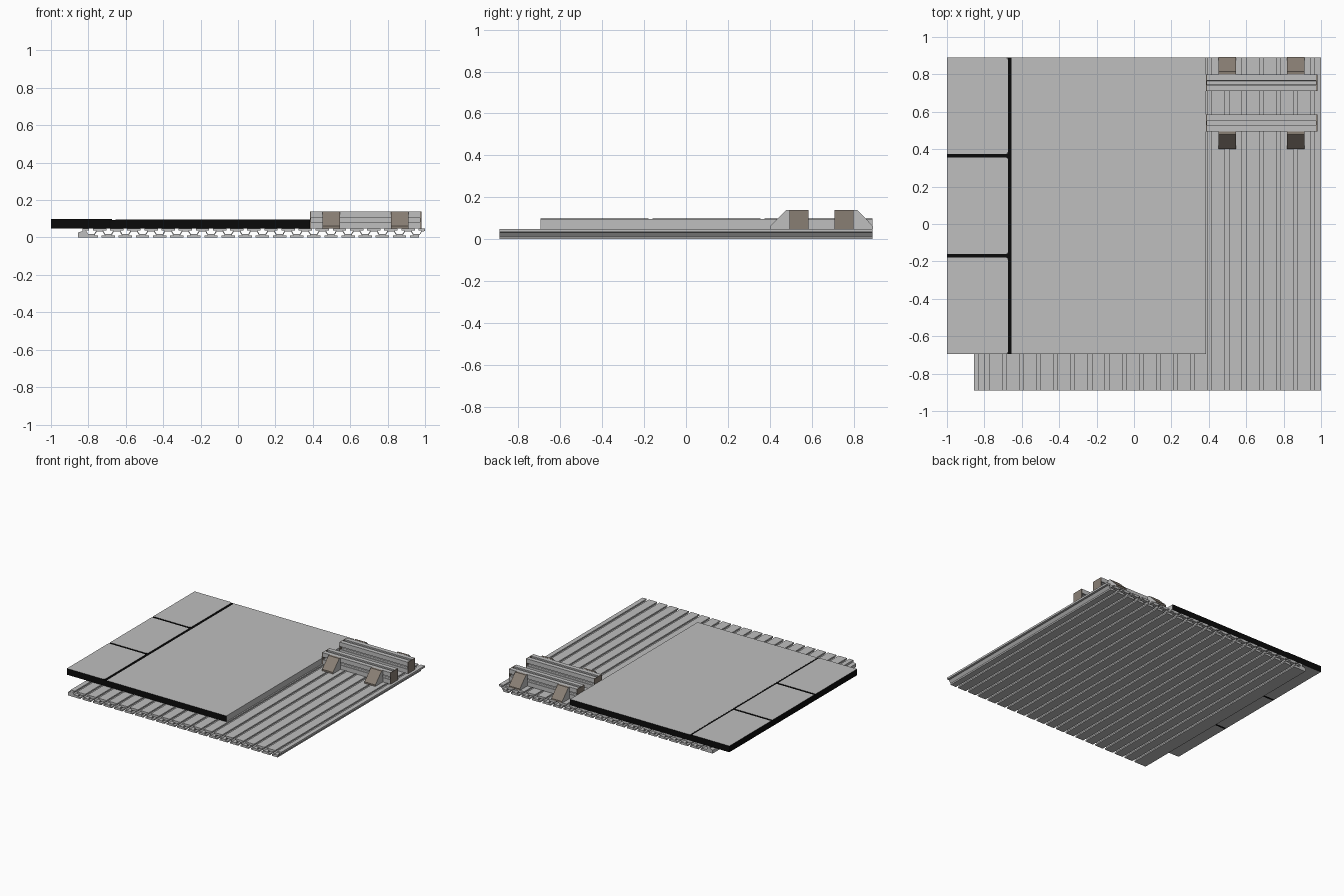
import bpy, bmesh
from mathutils import Vector

cube = bpy.data.objects.get("Cube")
if cube:
    bpy.data.objects.remove(cube, do_unlink=True)


def material(name, rgb):
    m = bpy.data.materials.new(name)
    m.use_nodes = True
    m.diffuse_color = (*rgb, 1)
    m.node_tree.nodes["Principled BSDF"].inputs["Base Color"].default_value = (*rgb, 1)
    return m


GREY = material("light grey", (0.52, 0.52, 0.52))
BLACK = material("black edge", (0.003, 0.003, 0.003))
BROWN = material("grey brown", (0.25, 0.21, 0.175))


def prism(name, outline, axis, lo, hi, mats, rule=None):
    """Extrude a 2D outline along an axis; rule(normal) picks the material slot."""
    place = {"x": lambda a, b, t: (t, a, b),
             "y": lambda a, b, t: (a, t, b),
             "z": lambda a, b, t: (a, b, t)}[axis]
    bm = bmesh.new()
    face = bm.faces.new([bm.verts.new(place(a, b, lo)) for a, b in outline])
    ext = bmesh.ops.extrude_face_region(bm, geom=[face], use_keep_orig=True)
    verts = [g for g in ext["geom"] if isinstance(g, bmesh.types.BMVert)]
    bmesh.ops.translate(bm, vec=Vector(place(0, 0, hi - lo)), verts=verts)
    bmesh.ops.recalc_face_normals(bm, faces=bm.faces)
    bm.normal_update()
    if rule:
        for f in bm.faces:
            f.material_index = rule(f.normal)
    me = bpy.data.meshes.new(name)
    bm.to_mesh(me)
    bm.free()
    for m in mats:
        me.materials.append(m)
    ob = bpy.data.objects.new(name, me)
    bpy.context.collection.objects.link(ob)
    return ob


def rect(a0, a1, b0, b1):
    return [(a0, b0), (a1, b0), (a1, b1), (a0, b1)]


# Slotted base plate: undercut slots on top, the same slots below offset by half a pitch
PITCH, COUNT, LAST, TOP = 0.0916, 20, 0.955, 0.049
centres = [LAST - k * PITCH for k in range(COUNT)]
half_slot = [(0.010, 0.0), (0.010, 0.011), (0.028, 0.011), (0.016, 0.031)]
slot = half_slot + [(-x, d) for x, d in reversed(half_slot)]
outline = [(1.0, TOP)]
for c in centres:
    outline += [(c + x, TOP - d) for x, d in slot]
# Left edge with joining tongue
left = centres[-1] - PITCH / 2
outline += [(left, TOP), (left, 0.034), (-0.855, 0.026), (-0.855, 0.0)]
for c in reversed(centres[:-1]):
    outline += [(c - PITCH / 2 - x, d) for x, d in slot]
# Right edge with matching recess below
outline += [(0.968, 0.0), (0.968, 0.011), (0.985, 0.032), (1.0, 0.034)]
prism("base_plate", outline, "y", -0.89, 0.89, [GREY])

# Table panels: grey faces with dark edges
Y0, Y1, BOTTOM = -0.695, 0.89, TOP
SEAM_X, GAP = -0.665, 0.009
prism("main_panel", rect(SEAM_X + GAP, 0.385, Y0, Y1), "z", BOTTOM, 0.095,
      [GREY, BLACK], lambda n: int(abs(n.z) < 0.5 and n.x < 0.5))

seams = [-0.17, 0.365]
limits = [Y0] + seams + [Y1]
for i in range(3):
    a = limits[i] + (GAP if i > 0 else 0)
    b = limits[i + 1] - (GAP if i < 2 else 0)
    x, r = SEAM_X - GAP, 0.012
    shape = [(-1, a), (x - r, a), (x - r * 0.3, a + r * 0.3), (x, a + r),
             (x, b - r), (x - r * 0.3, b - r * 0.3), (x - r, b), (-1, b)]
    prism(f"side_panel_{i + 1}", shape, "z", BOTTOM, 0.098,
          [GREY, BLACK], lambda n: int(abs(n.z) < 0.5))

# Dark seam strips between the panels
prism("long_seam", rect(SEAM_X - 0.018, SEAM_X + GAP, Y0, Y1), "z", BOTTOM, 0.094, [BLACK])
for i, y in enumerate(seams):
    prism(f"cross_seam_{i + 1}", rect(-1, SEAM_X - 0.018, y - GAP, y + GAP),
          "z", BOTTOM, 0.094, [BLACK])

# Fence rails: square bars with a slot in every side, capped at both ends
H = 0.045
side = [(-H, -H), (-0.011, -H), (-0.011, -H + 0.01), (-0.022, -H + 0.01), (-0.010, -H + 0.024),
        (0.010, -H + 0.024), (0.022, -H + 0.01), (0.011, -H + 0.01), (0.011, -H)]
for label, yc, out in (("front", 0.54, -1), ("back", 0.755, 1)):
    zc = TOP + H
    ring, pts = [], side
    for _ in range(4):
        ring += pts
        pts = [(-b, a) for a, b in pts]
    prism(f"{label}_rail", [(yc + a, zc + b) for a, b in ring], "x", 0.391, 0.974, [GREY])
    cap = rect(yc - H, yc + H, zc - H, zc + H)
    for end, x in (("left", 0.974), ("right", 0.385)):
        prism(f"{label}_rail_cap_{end}", cap, "x", x, x + 0.006, [BROWN])

    # Corner brackets on the outer side of each rail, with a brown sloping cover
    y = yc + out * H
    profile = [(0, 0), (0.094, 0), (0.094, 0.012), (0.016, 0.091), (0, 0.091)]
    for end, xc in (("right", 0.4975), ("left", 0.8655)):
        prism(f"{label}_bracket_{end}", [(y + out * a, TOP + b) for a, b in profile],
              "x", xc - 0.047, xc + 0.047, [GREY, BROWN],
              lambda n: int(abs(n.x) < 0.5 and n.z > -0.5))
